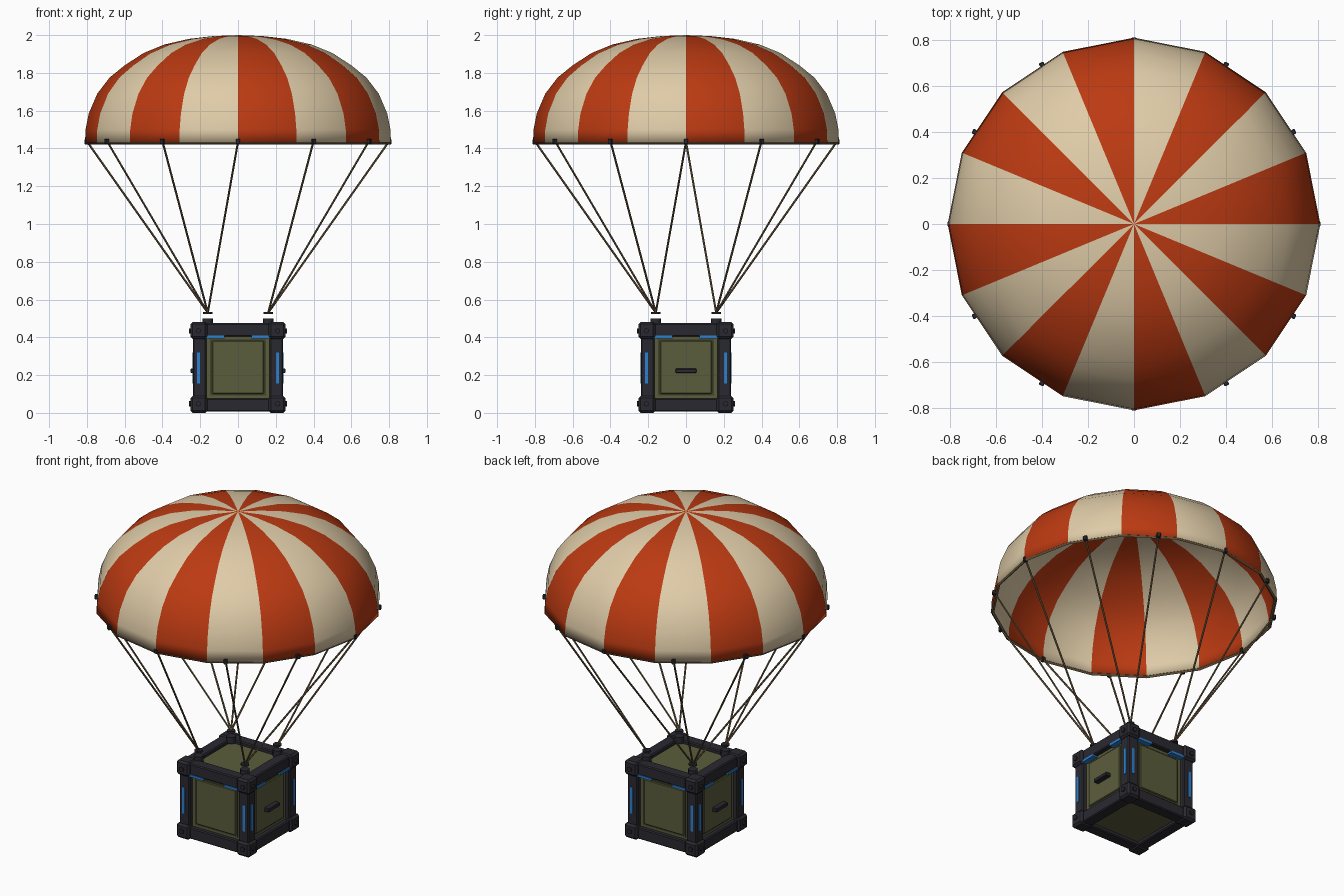
import bpy, bmesh, math
from mathutils import Vector, Matrix

if "Cube" in bpy.data.objects:
    bpy.data.objects.remove(bpy.data.objects["Cube"])


def material(name, rgb):
    m = bpy.data.materials.new(name)
    m.diffuse_color = (*rgb, 1)
    m.use_nodes = True
    m.node_tree.nodes["Principled BSDF"].inputs["Base Color"].default_value = m.diffuse_color
    return m


ORANGE = material("burnt orange cloth", (0.50, 0.042, 0.006))
CREAM = material("cream cloth", (0.74, 0.60, 0.39))
TAN = material("tan cord", (0.17, 0.115, 0.055))
DARK = material("dark metal", (0.022, 0.022, 0.030))
OLIVE = material("olive panel", (0.105, 0.110, 0.045))
GROOVE = material("dark olive groove", (0.055, 0.058, 0.025))
BLUE = material("blue light", (0.025, 0.22, 0.65))


def finish(name, bm, *mats):
    me = bpy.data.meshes.new(name)
    bm.to_mesh(me)
    bm.free()
    for m in mats:
        me.materials.append(m)
    ob = bpy.data.objects.new(name, me)
    bpy.context.collection.objects.link(ob)
    return ob


def boxes(name, items, mat, bevel=0.0):
    """One object from boxes given as (centre, half size, turn about z)."""
    bm = bmesh.new()
    for c, h, turn in items:
        mx = (Matrix.Rotation(turn, 4, 'Z') @ Matrix.Translation(c)
              @ Matrix.Diagonal((2 * h[0], 2 * h[1], 2 * h[2], 1)))
        bmesh.ops.create_cube(bm, size=1, matrix=mx)
    if bevel:
        bmesh.ops.bevel(bm, geom=bm.edges[:], offset=bevel, segments=1, affect='EDGES')
    return finish(name, bm, mat)


def rods(name, items, radius, sides, mat):
    """One object from straight rods given as (start, end)."""
    bm = bmesh.new()
    for a, b in items:
        a, b = Vector(a), Vector(b)
        d = b - a
        mx = Matrix.Translation((a + b) / 2) @ d.to_track_quat('Z', 'Y').to_matrix().to_4x4()
        bmesh.ops.create_cone(bm, cap_ends=True, segments=sides, radius1=radius,
                              radius2=radius, depth=d.length, matrix=mx)
    return finish(name, bm, mat)


# Canopy: sixteen striped gores spun from a dome profile
N = 16
profile = [(0.81, 1.43), (0.807, 1.50), (0.79, 1.585), (0.745, 1.69), (0.68, 1.775),
           (0.60, 1.84), (0.50, 1.905), (0.39, 1.95), (0.26, 1.98), (0.13, 1.995)]
bm = bmesh.new()
rings = [[bm.verts.new((r * math.cos(math.tau * i / N), r * math.sin(math.tau * i / N), z))
          for i in range(N)] for r, z in profile]
apex = bm.verts.new((0, 0, 2.0))
for i in range(N):
    j = (i + 1) % N
    faces = [bm.faces.new((lo[i], lo[j], hi[j], hi[i])) for lo, hi in zip(rings, rings[1:])]
    faces.append(bm.faces.new((rings[-1][i], rings[-1][j], apex)))
    for f in faces:
        f.material_index = i % 2
        f.smooth = True
canopy = finish("canopy", bm, ORANGE, CREAM)
shell = canopy.modifiers.new("cloth thickness", 'SOLIDIFY')
shell.thickness = 0.012
shell.offset = -1

# Rim cord sewn along the canopy hem
bm = bmesh.new()
hem = []
for i in range(N):
    a = math.tau * i / N
    hem.append([bm.verts.new(((0.803 + dx) * math.cos(a), (0.803 + dx) * math.sin(a), 1.43 + dz))
                for dx, dz in ((0.009, 0), (0, 0.009), (-0.011, 0), (0, -0.009))])
for i in range(N):
    p, q = hem[i], hem[(i + 1) % N]
    for k in range(4):
        m = (k + 1) % 4
        bm.faces.new((p[k], q[k], q[m], p[m]))
finish("rim_cord", bm, TAN)

# Suspension lines: twelve cords gathered at four corners, with rim clips
A = 0.16
cords, clips = [], []
for k in range(12):
    a = math.radians(30 * k)
    x, y = 0.798 * math.cos(a), 0.798 * math.sin(a)
    sx = A if x > 0.01 else -A
    sy = A if y > 0.01 or k == 6 else -A
    cords.append(((x, y, 1.435), (sx, sy, 0.53)))
    clips.append(((0.80, 0, 1.436), (0.012, 0.011, 0.014), a))
rods("suspension_lines", cords, 0.0055, 6, TAN)
boxes("rim_clips", clips, DARK, 0.003)

# Crate dimensions
ZC = 0.241
S = (-1, 1)
QUARTERS = [math.pi / 2 * k for k in range(4)]

# Lifting posts and cord rings
corners = [(x * A, y * A) for x in S for y in S]
rods("lifting_posts", [((x, y, 0.46), (x, y, 0.50)) for x, y in corners], 0.027, 12, DARK)
rods("cord_rings", [((x, y, 0.524), (x, y, 0.535)) for x, y in corners], 0.024, 12, DARK)

# Crate body, with recessed panels on every side
boxes("crate_body", [((0, 0, ZC), (0.21, 0.21, 0.212), 0)], OLIVE)
boxes("panel_grooves", [((0, -0.21, ZC), (0.147, 0.003, 0.150), t) for t in QUARTERS], GROOVE)
boxes("raised_panels", [((0, -0.212, ZC), (0.137, 0.009, 0.140), t) for t in QUARTERS],
      OLIVE, 0.004)

# Frame of posts and beams
E, H = 0.203, 0.035
frame = [((x * E, y * E, ZC), (H, H, 0.20), 0) for x in S for y in S]
frame += [((0, -E, ZC + z * 0.199), (0.20, H, H), t) for t in QUARTERS for z in S]
boxes("crate_frame", frame, DARK, 0.006)

# Corner blocks and their bolts
boxes("corner_blocks", [((x * 0.207, y * 0.207, ZC + z * 0.196), (0.045,) * 3, 0)
                        for x in S for y in S for z in S], DARK, 0.012)
bolts = []
for x in S:
    for y in S:
        for z in S:
            h = ZC + z * 0.193
            bolts.append(((x * 0.24, y * 0.21, h), (x * 0.260, y * 0.21, h)))
            bolts.append(((x * 0.21, y * 0.24, h), (x * 0.21, y * 0.260, h)))
rods("corner_bolts", bolts, 0.014, 8, DARK)

# Blue light strips on posts and under the top beams
strips = []
for t in QUARTERS:
    for x in S:
        strips.append(((x * 0.208, -0.238, 0.237), (0.008, 0.004, 0.082), t))
        strips.append(((x * 0.123, -0.224, 0.402), (0.051, 0.018, 0.007), t))
boxes("light_strips", strips, BLUE)

# Side handles
boxes("side_handles", [((0, -0.233, 0.223), (0.056, 0.019, 0.012), t)
                       for t in (math.pi / 2, -math.pi / 2)], DARK, 0.004)
